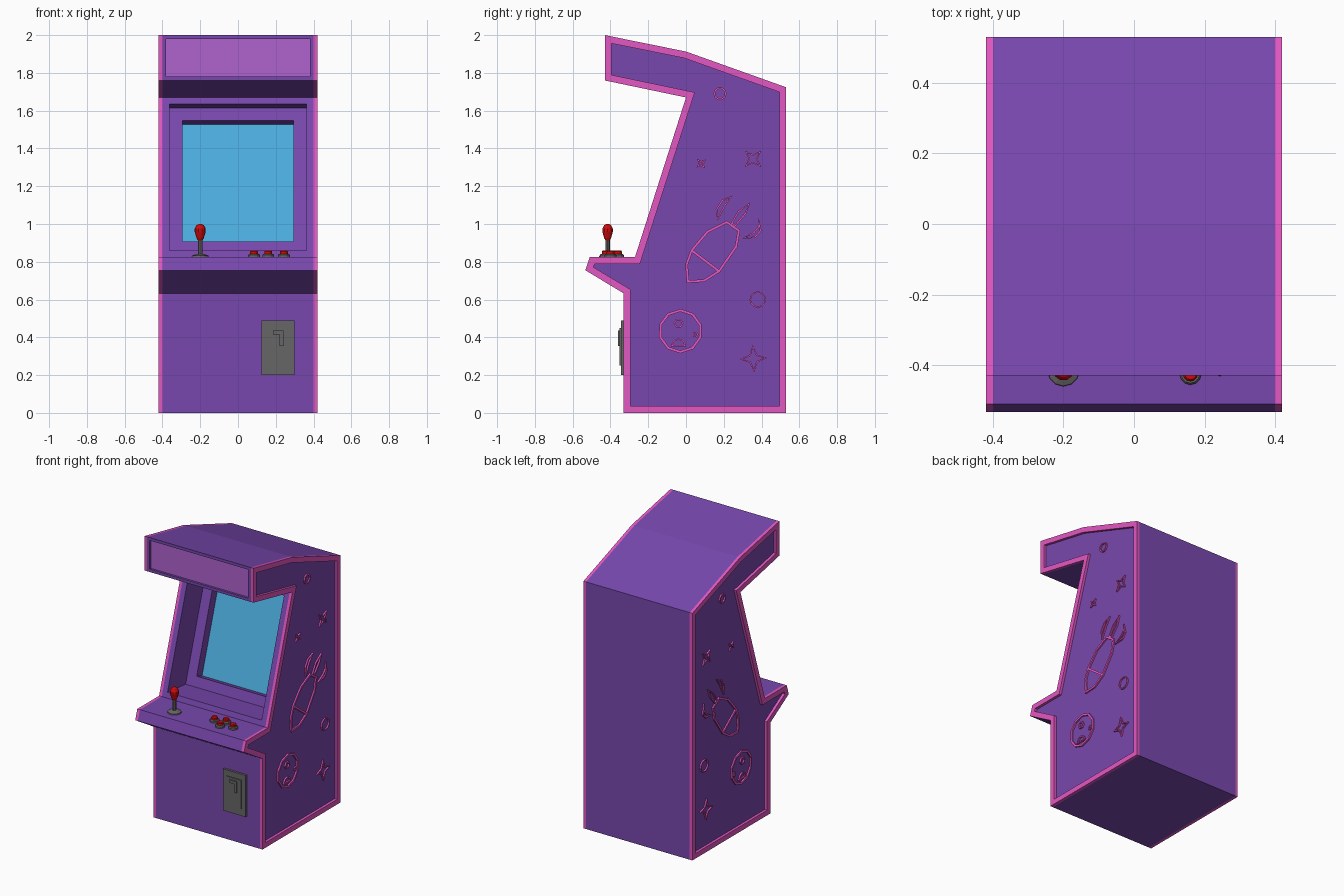
import bpy, bmesh, math
from mathutils import Vector

if "Cube" in bpy.data.objects:
    bpy.data.objects.remove(bpy.data.objects["Cube"])


def mat(name, rgb):
    m = bpy.data.materials.new(name)
    lin = [c / 12.92 if c <= 0.04045 else ((c + 0.055) / 1.055) ** 2.4 for c in rgb]
    m.diffuse_color = (*lin, 1)
    m.use_nodes = True
    m.node_tree.nodes["Principled BSDF"].inputs["Base Color"].default_value = m.diffuse_color
    return m


PURPLE = mat("cabinet purple", (0.47, 0.28, 0.68))
PINK = mat("trim pink", (0.89, 0.34, 0.76))
LILAC = mat("marquee lilac", (0.69, 0.39, 0.81))
BLUE = mat("screen blue", (0.30, 0.68, 0.87))
GREY = mat("metal grey", (0.40, 0.40, 0.40))
RED = mat("control red", (0.82, 0.04, 0.04))


def finish(bm, name, *mats):
    bmesh.ops.recalc_face_normals(bm, faces=bm.faces)
    me = bpy.data.meshes.new(name)
    bm.to_mesh(me)
    bm.free()
    for m in mats:
        me.materials.append(m)
    ob = bpy.data.objects.new(name, me)
    bpy.context.collection.objects.link(ob)
    return ob


def prism(bm, pts, x0, x1):
    """Extrude a (y, z) outline along x; returns the cap at x1."""
    a = [bm.verts.new((x0, y, z)) for y, z in pts]
    b = [bm.verts.new((x1, y, z)) for y, z in pts]
    n = len(pts)
    bm.faces.new(a)
    cap = bm.faces.new(b)
    for i in range(n):
        j = (i + 1) % n
        bm.faces.new((a[i], a[j], b[j], b[i]))
    bmesh.ops.recalc_face_normals(bm, faces=bm.faces)
    return cap


def recess(bm, face, margin, move, index):
    """Inset a face, then sink the middle by a vector."""
    bmesh.ops.inset_individual(bm, faces=[face], thickness=margin, use_even_offset=True)
    new = bmesh.ops.extrude_discrete_faces(bm, faces=[face])["faces"][0]
    bmesh.ops.translate(bm, verts=new.verts, vec=move)
    new.material_index = index
    return new


OUTLINE = [(-0.43, 2.0), (0, 1.913), (0.53, 1.724), (0.53, 0), (-0.33, 0), (-0.33, 0.633),
           (-0.533, 0.755), (-0.51, 0.825), (-0.27, 0.825), (0.0, 1.67), (-0.43, 1.76)]

# Cabinet body with stepped screen recess and sunken marquee
bm = bmesh.new()
prism(bm, OUTLINE, -0.4, 0.4)
bm.faces.ensure_lookup_table()


def face_at(y, z):
    return min(bm.faces, key=lambda f: (f.calc_center_median() - Vector((0, y, z))).length)


slope = face_at(-0.135, 1.2475)
marquee = face_at(-0.43, 1.88)
recess(bm, marquee, 0.02, (0, 0.015, 0), 1)
back = recess(bm, slope, 0.037, (0, 0.2, -0.02), 0)
recess(bm, back, 0.07, (0, 0.06, -0.02), 2)
finish(bm, "cabinet_body", PURPLE, LILAC, BLUE)

# Side panels: pink raised rim around a sunken purple field
for s, side in ((1, "right"), (-1, "left")):
    bm = bmesh.new()
    cap = prism(bm, OUTLINE, s * 0.4, s * 0.42)
    recess(bm, cap, 0.036, (-s * 0.0185, 0, 0), 1)
    finish(bm, side + "_side_panel", PINK, PURPLE)


# Raised line art on the sides
def stroke(bm, s, pts, closed=True, w=0.014):
    pts = [Vector(p) for p in pts]
    n = len(pts)
    rows = []
    for i, p in enumerate(pts):
        prev = pts[i - 1] if closed or i else None
        nxt = pts[(i + 1) % n] if closed or i < n - 1 else None
        d0 = (p - prev).normalized() if prev is not None else (nxt - p).normalized()
        d1 = (nxt - p).normalized() if nxt is not None else d0
        n0, n1 = Vector((-d0.y, d0.x)), Vector((-d1.y, d1.x))
        m = (n0 + n1).normalized()
        m *= w / 2 / max(m.dot(n0), 0.5)
        rows.append([bm.verts.new((s * x, q.x, q.y)) for q, x in
                     ((p - m, 0.4), (p - m, 0.412), (p + m, 0.412), (p + m, 0.4))])
    for i in range(n if closed else n - 1):
        a, b = rows[i], rows[(i + 1) % n]
        for k in range(3):
            bm.faces.new((a[k], a[k + 1], b[k + 1], b[k]))


def ring(y, z, r, n=10, a0=0.0, turn=1.0):
    return [(y + r * math.cos(a0 + math.tau * turn * i / n),
             z + r * math.sin(a0 + math.tau * turn * i / n)) for i in range(n)]


def star(y, z, r, a0):
    return [(y + q * math.cos(a0 + i * math.pi / 4), z + q * math.sin(a0 + i * math.pi / 4))
            for i in range(8) for q in [r if i % 2 == 0 else r * 0.38]]


ROCKET = [(0.01, 0.695), (0.003, 0.785), (0.03, 0.86), (0.115, 0.96), (0.215, 1.01),
          (0.28, 0.965), (0.265, 0.88), (0.175, 0.75), (0.095, 0.70)]
FINS = [[(0.168, 1.025), (0.162, 1.077), (0.193, 1.125), (0.24, 1.145), (0.205, 1.098), (0.183, 1.055)],
        [(0.243, 1.005), (0.278, 1.066), (0.335, 1.108), (0.315, 1.056), (0.262, 0.992)],
        [(0.305, 0.925), (0.36, 0.955), (0.385, 0.985), (0.385, 1.025), (0.395, 0.965), (0.365, 0.93)]]

for s, side in ((1, "right"), (-1, "left")):
    bm = bmesh.new()
    stroke(bm, s, ROCKET)
    stroke(bm, s, [ROCKET[2], ROCKET[7]], False)
    for fin in FINS:
        stroke(bm, s, fin, w=0.009)
    finish(bm, side + "_rocket_art", PINK)
    bm = bmesh.new()
    stroke(bm, s, ring(-0.03, 0.433, 0.11, 10, 0.31))
    stroke(bm, s, ring(-0.04, 0.475, 0.022, 6), w=0.008)
    stroke(bm, s, ring(0.05, 0.415, 0.012, 5), w=0.007)
    stroke(bm, s, ring(-0.04, 0.355, 0.035, 7, 0, 0.58), w=0.008)
    stroke(bm, s, ring(0.18, 1.69, 0.03), w=0.009)
    stroke(bm, s, ring(0.38, 0.60, 0.04, 12), w=0.007)
    finish(bm, side + "_planet_art", PINK)
    bm = bmesh.new()
    for y, z, r, a in ((0.357, 0.287, 0.065, 0.05), (0.355, 1.345, 0.052, 0.78), (0.08, 1.32, 0.025, 0.7)):
        stroke(bm, s, star(y, z, r, a), w=0.008)
    finish(bm, side + "_star_art", PINK)


# Controls turned from (radius, height) profiles
def lathe(name, x, y, prof, m, n=12):
    bm = bmesh.new()
    rows = [[bm.verts.new((x + r * math.cos(math.tau * i / n), y + r * math.sin(math.tau * i / n), z))
             for i in range(n)] for r, z in prof]
    for a, b in zip(rows, rows[1:]):
        for i in range(n):
            j = (i + 1) % n
            bm.faces.new((a[i], a[j], b[j], b[i]))
    bm.faces.new(rows[0])
    bm.faces.new(rows[-1])
    return finish(bm, name, m)


lathe("joystick_base", -0.2, -0.415, [(0.046, 0.822), (0.044, 0.832), (0.018, 0.842)], GREY)
lathe("joystick_shaft", -0.2, -0.415, [(0.012, 0.83), (0.012, 0.925)], GREY, 8)
lathe("joystick_knob", -0.2, -0.415, [(0.012, 0.912), (0.019, 0.925), (0.029, 0.958), (0.029, 0.976),
                                      (0.02, 0.993), (0.008, 1.0)], RED, 10)
for i, (x, y) in enumerate(((0.085, -0.38), (0.16, -0.36), (0.16, -0.425), (0.243, -0.4))):
    lathe(f"button_base_{i + 1}", x, y, [(0.031, 0.822), (0.031, 0.836), (0.026, 0.842)], GREY)
    lathe(f"button_cap_{i + 1}", x, y, [(0.021, 0.84), (0.021, 0.854), (0.016, 0.86)], RED)


# Coin door: stacked plates and a slot
def box(name, x0, x1, y0, y1, z0, z1, m):
    bm = bmesh.new()
    prism(bm, [(y0, z0), (y1, z0), (y1, z1), (y0, z1)], x0, x1)
    finish(bm, name, m)


box("coin_door", 0.125, 0.30, -0.345, -0.325, 0.20, 0.49, GREY)
box("coin_door_panel", 0.155, 0.27, -0.352, -0.34, 0.25, 0.45, GREY)
box("coin_slot_top", 0.185, 0.24, -0.36, -0.35, 0.415, 0.435, GREY)
box("coin_slot_side", 0.22, 0.24, -0.36, -0.35, 0.355, 0.415, GREY)
